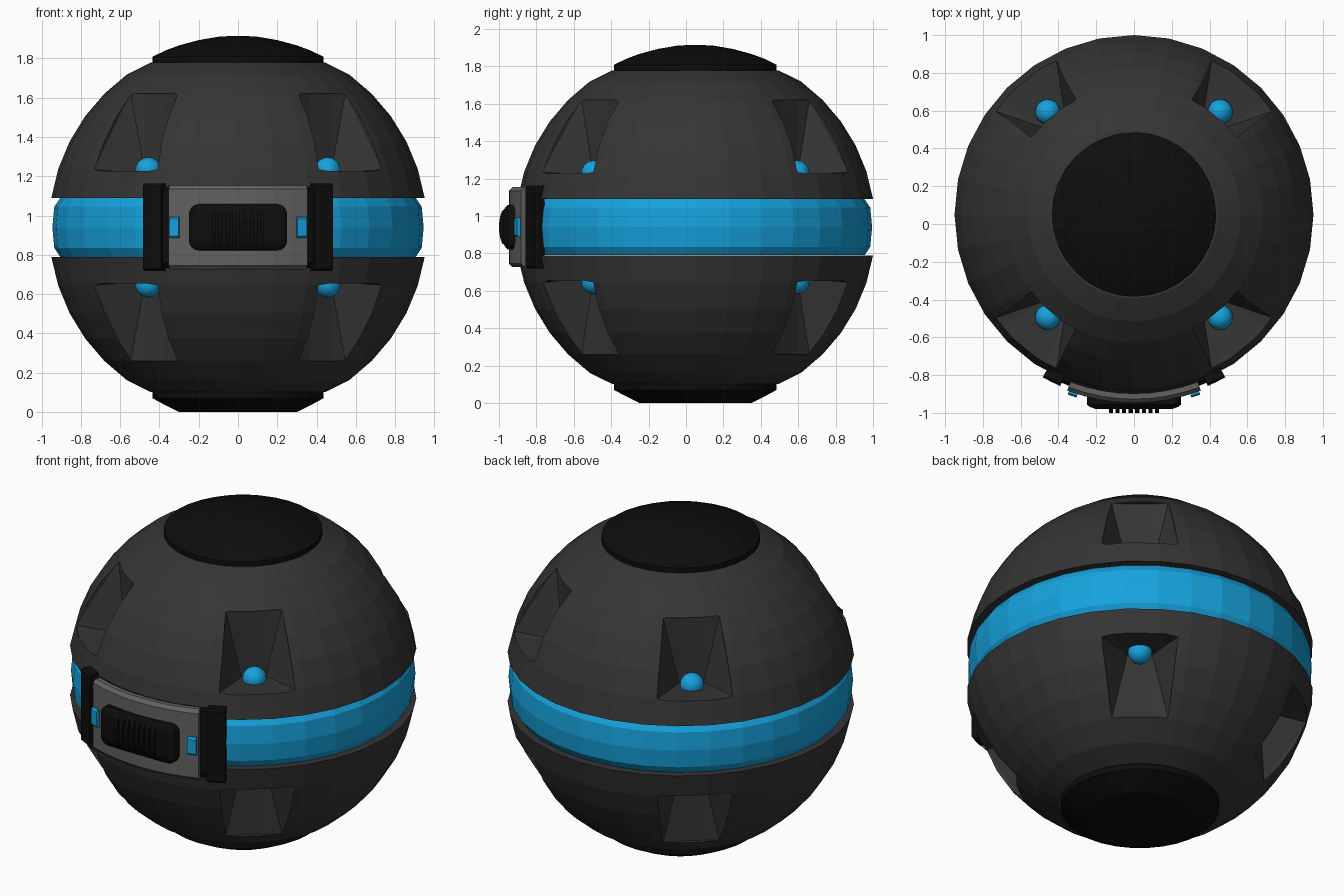
import bpy, bmesh
from math import sin, cos, radians, asin, sqrt, pi
from mathutils import Vector, Matrix

if "Cube" in bpy.data.objects:
    bpy.data.objects.remove(bpy.data.objects["Cube"])

CY, CZ, R, SEG = 0.05, 0.94, 0.962, 32     # sphere centre, radius, sides


def material(name, rgb):
    m = bpy.data.materials.new(name)
    m.diffuse_color = (*rgb, 1)
    m.use_nodes = True
    m.node_tree.nodes["Principled BSDF"].inputs["Base Color"].default_value = m.diffuse_color
    return m


SHELL = material("charcoal", (0.035, 0.035, 0.035))
BLACK = material("black", (0.004, 0.004, 0.004))
GREY = material("mid_grey", (0.12, 0.12, 0.12))
BLUE = material("blue", (0.008, 0.36, 0.72))


def finish(bm, name, mat):
    bmesh.ops.remove_doubles(bm, verts=bm.verts, dist=1e-5)
    bmesh.ops.recalc_face_normals(bm, faces=bm.faces)
    me = bpy.data.meshes.new(name)
    bm.to_mesh(me)
    bm.free()
    if mat:
        me.materials.append(mat)
    ob = bpy.data.objects.new(name, me)
    bpy.context.collection.objects.link(ob)
    return ob


def loft(bm, rings):
    """Closed solid through equal-length rings of points."""
    vs = [[bm.verts.new(p) for p in ring] for ring in rings]
    n = len(vs[0])
    for a, b in zip(vs, vs[1:]):
        for i in range(n):
            j = (i + 1) % n
            bm.faces.new((a[i], a[j], b[j], b[i]))
    bm.faces.new(vs[0])
    bm.faces.new(vs[-1])


def lathe(name, profile, mat):
    bm = bmesh.new()
    loft(bm, [[(r * cos(2 * pi * i / SEG), CY + r * sin(2 * pi * i / SEG), z)
               for i in range(SEG)] for r, z in profile])
    return finish(bm, name, mat)


def arc_block(name, a0, a1, r0, r1, hz, c, mat, steps=4):
    """Curved block hugging the front, angles measured from -y, chamfered by c."""
    section = [(r0, -hz), (r1 - c, -hz), (r1, c - hz), (r1, hz - c), (r1 - c, hz), (r0, hz)]
    bm = bmesh.new()
    rings = []
    for i in range(steps + 1):
        a = radians(a0 + (a1 - a0) * i / steps)
        rings.append([(r * sin(a), CY - r * cos(a), CZ + z) for r, z in section])
    loft(bm, rings)
    return finish(bm, name, mat)


def pocket_cutter(sign):
    """Four wedge pockets, deepest near the equator."""
    half = [(.068, .655, .68), (.155, .665, .68), (.17, 1.1, .68),
            (.068, .655, .275), (.21, .89, .295), (.22, 1.1, .295)]
    bm = bmesh.new()
    for az in POCKETS:
        rot = Matrix.Translation((0, CY, CZ)) @ Matrix.Rotation(radians(az), 4, 'Z')
        vs = [bm.verts.new(rot @ Vector((r, s * w, sign * z)))
              for w, r, z in half for s in (-1, 1)]
        bmesh.ops.convex_hull(bm, input=vs)
    ob = finish(bm, "pocket_cutter", SHELL)
    ob.hide_render = True
    return ob


POCKETS = (50, 130, 230, 310)

# Upper and lower shells with pockets cut in
for sign, label in ((1, "upper"), (-1, "lower")):
    lats = [radians(9 + 9 * i) for i in range(7)]
    prof = [(R * cos(t), CZ + sign * R * sin(t)) for t in lats[:-1]]
    prof.append((.445, CZ + sign * .838))
    shell = lathe(label + "_shell", prof, SHELL)
    cutter = pocket_cutter(sign)
    mod = shell.modifiers.new("pockets", 'BOOLEAN')
    mod.operation, mod.solver, mod.object = 'DIFFERENCE', 'EXACT', cutter
    dg = bpy.context.evaluated_depsgraph_get()
    shell.data = bpy.data.meshes.new_from_object(shell.evaluated_get(dg))
    shell.modifiers.clear()
    bpy.data.objects.remove(cutter)
    # Blue balls sitting in the pockets
    for k, az in enumerate(POCKETS):
        bm = bmesh.new()
        a = radians(az)
        bmesh.ops.create_uvsphere(bm, u_segments=16, v_segments=10, radius=.067,
                                  matrix=Matrix.Translation((.71 * cos(a), CY + .71 * sin(a),
                                                             CZ + sign * .29)))
        ball = finish(bm, f"{label}_ball_{k + 1}", BLUE)
        ball.data.shade_smooth()

# Blue equator band
lathe("equator_band", [(.905, CZ - .15), (.935, CZ - .105), (.945, CZ),
                       (.935, CZ + .105), (.905, CZ + .15)], BLUE)

# Top dome cap and flat foot
lathe("top_cap", [(.435, 1.75), (.435, 1.808), (.37, 1.84), (.3, 1.866), (.2, 1.893),
                  (.1, 1.91), (.02, 1.915)], BLACK)
lathe("bottom_foot", [(.435, .12), (.435, .07), (.37, .035), (.3, 0)], BLACK)

# Clasp: black base, side wings, grey face plate
arc_block("clasp_base", -24, 24, .92, .962, .208, .01, BLACK, 8)
arc_block("clasp_plate", -20.8, 20.8, .95, .997, .214, .02, GREY, 8)
for s, side in ((-1, "left"), (1, "right")):
    arc_block(side + "_clasp_wing", s * 23.3, s * 29.3, .925, .988, .222, .012, BLACK, 2)
    arc_block(side + "_clasp_link", s * 20.8, s * 23.3, .925, .97, .2, .02, BLACK, 1)
    arc_block(side + "_clasp_tab", s * 17.4, s * 20.2, .96, 1.016, .053, .01, BLUE, 1)


# Sliding button: rounded rectangle, stepped to a dome
def rounded(hx, hz, rad, y):
    pts = []
    for q, (sx, sz) in enumerate(((1, 1), (-1, 1), (-1, -1), (1, -1))):
        for k in range(5):
            a = radians(90 * q + 22.5 * k)
            pts.append((sx * (hx - rad) + rad * cos(a), y, CZ + sz * (hz - rad) + rad * sin(a)))
    return pts


bm = bmesh.new()
loft(bm, [rounded(.25, .118, .05, -.9), rounded(.25, .118, .05, -.955),
          rounded(.235, .103, .045, -.968), rounded(.2, .075, .035, -.98)])
finish(bm, "slide_button", BLACK)

# Grip ribs on the button
bm = bmesh.new()
for i in range(8):
    x = -.1225 + .035 * i
    arc = [(-.955 - .045 * sqrt(1 - (t / 4) ** 2), CZ + .112 * t / 4) for t in range(-4, 5)]
    arc += [(-.94, CZ + .112), (-.94, CZ - .112)]
    loft(bm, [[(x + d, y, z) for y, z in arc] for d in (-.011, .011)])
finish(bm, "grip_ribs", BLACK)
